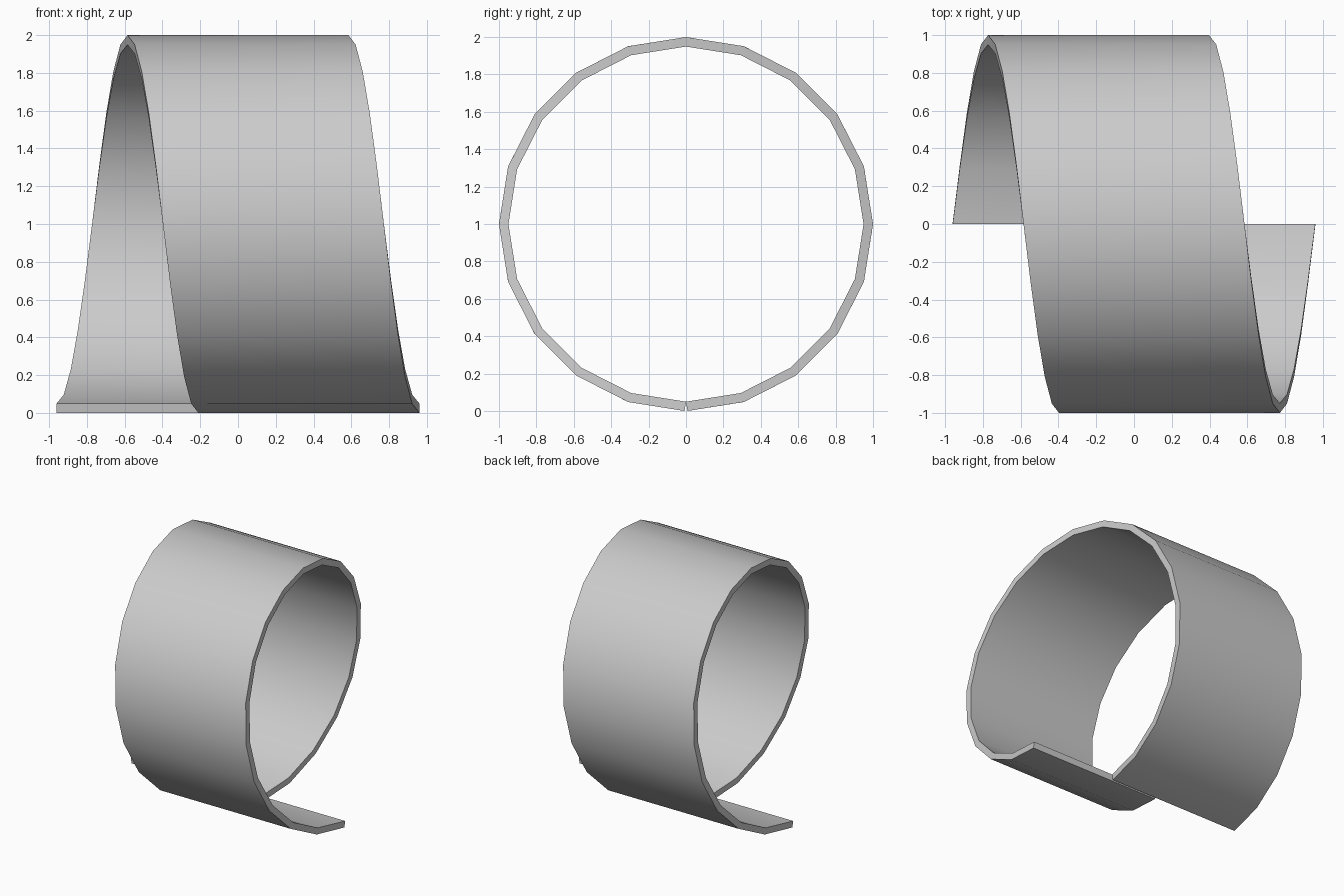
import bpy, math

if "Cube" in bpy.data.objects:
    bpy.data.objects.remove(bpy.data.objects["Cube"])

SEGMENTS = 20       # sides in the single turn
INNER_R = 0.9494
THICKNESS = 0.05
WIDTH = 1.17        # band width along x
PITCH = 0.75        # sideways travel over the turn

# Inner surface: one helical turn, starting at the bottom and rising at the back
verts, faces = [], []
for i in range(SEGMENTS + 1):
    t = i / SEGMENTS
    a = 2 * math.pi * t
    x = -(WIDTH + PITCH) / 2 + PITCH * t
    y, z = INNER_R * math.sin(a), 0.9993 - INNER_R * math.cos(a)
    verts += [(x, y, z), (x + WIDTH, y, z)]
    if i:
        k = 2 * i
        faces.append((k - 2, k, k + 1, k - 1))

mesh = bpy.data.meshes.new("spiral_band")
mesh.from_pydata(verts, [], faces)
band = bpy.data.objects.new("spiral_band", mesh)
bpy.context.collection.objects.link(band)

# Wall thickness, grown outward
solid = band.modifiers.new("thickness", 'SOLIDIFY')
solid.thickness = THICKNESS
solid.offset = 1
solid.use_even_offset = True

# Smooth curved faces, sharp rims
bpy.context.view_layer.objects.active = band
band.select_set(True)
bpy.ops.object.modifier_apply(modifier=solid.name)
bpy.ops.object.shade_smooth_by_angle(angle=math.radians(30))
